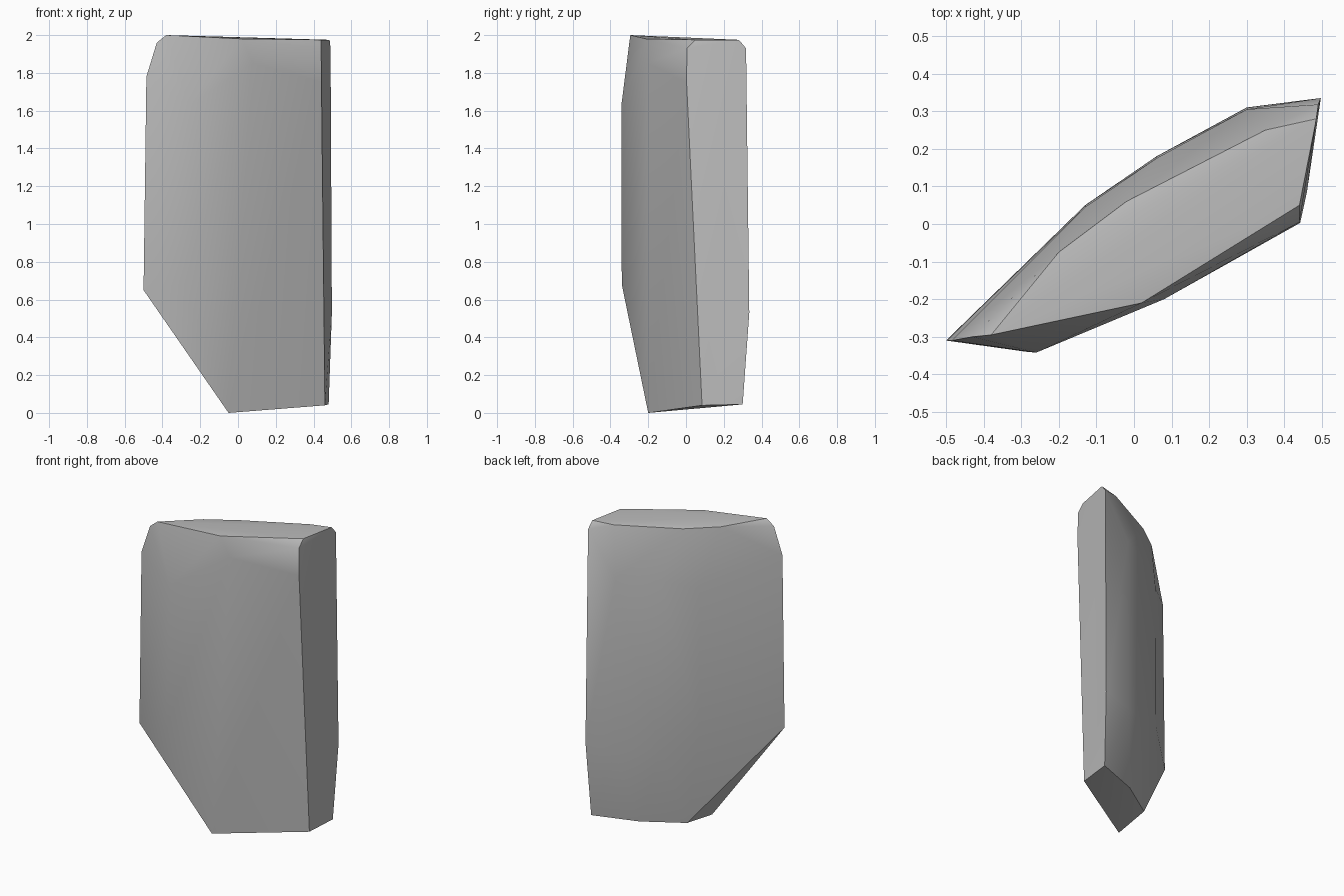
import bpy
import bmesh
import math

if "Cube" in bpy.data.objects:
    bpy.data.objects.remove(bpy.data.objects["Cube"], do_unlink=True)

# Plain stone colour
stone = bpy.data.materials.new("stone_grey")
stone.use_nodes = True
grey = (0.5, 0.5, 0.5, 1)
stone.diffuse_color = grey
stone.node_tree.nodes["Principled BSDF"].inputs["Base Color"].default_value = grey

# Corners of the chipped slab, grouped by side
top = [(-.38, -.295, 2), (.02, -.21, 1.98), (.44, .05, 1.975),
       (.485, .28, 1.975), (.35, .25, 1.97), (-.02, .06, 1.97), (-.2, -.075, 1.98)]
left_edge = [(-.5, -.31, .65), (-.485, -.31, 1.78), (-.43, -.3, 1.96)]
front = [(-.285, -.34, .68), (-.26, -.342, 1.63), (.08, -.2, 1.85)]
right_edge = [(.44, .005, 1.93), (.442, .003, 1.75), (.46, .085, .04),
              (.48, .3, .045), (.497, .335, .53), (.49, .318, 1.93)]
back = [(.3, .305, 1.65), (.3, .31, .5), (.06, .175, 1.65),
        (.06, .18, .55), (-.13, .045, 1.6), (-.13, .05, .65)]
bottom = [(-.05, -.2, 0), (-.04, .045, .035), (.2, .2, .04)]

# Wrap the corners in one convex chunk
bm = bmesh.new()
for corner in top + left_edge + front + right_edge + back + bottom:
    bm.verts.new(corner)
hull = bmesh.ops.convex_hull(bm, input=bm.verts[:])
loose = {g for g in hull["geom_interior"] + hull["geom_unused"]
         if isinstance(g, bmesh.types.BMVert)}
bmesh.ops.delete(bm, geom=list(loose), context="VERTS")
bmesh.ops.dissolve_limit(bm, angle_limit=math.radians(1),
                         verts=bm.verts[:], edges=bm.edges[:])
bmesh.ops.recalc_face_normals(bm, faces=bm.faces[:])

mesh = bpy.data.meshes.new("rock_slab")
bm.to_mesh(mesh)
bm.free()
mesh.materials.append(stone)
rock = bpy.data.objects.new("rock_slab", mesh)
bpy.context.collection.objects.link(rock)

# Soft faces with crisp chipped edges
bpy.ops.object.select_all(action="DESELECT")
rock.select_set(True)
bpy.context.view_layer.objects.active = rock
bpy.ops.object.shade_smooth_by_angle(angle=math.radians(40))
